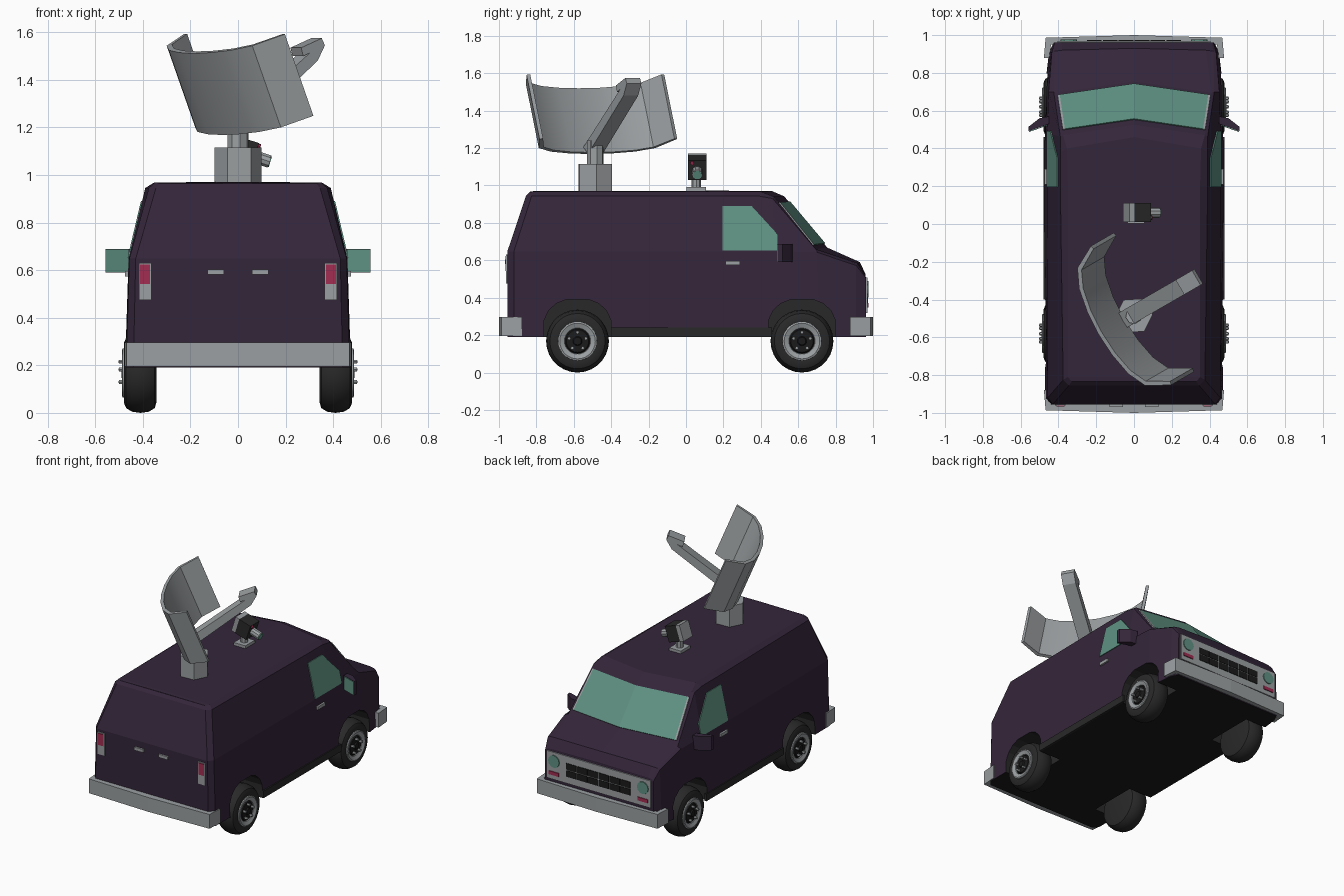
import bpy, bmesh, math
from mathutils import Vector, Matrix

if "Cube" in bpy.data.objects:
    bpy.data.objects.remove(bpy.data.objects["Cube"])


def material(name, r, g, b):
    m = bpy.data.materials.new(name)
    m.diffuse_color = (r, g, b, 1)
    m.use_nodes = True
    m.node_tree.nodes["Principled BSDF"].inputs["Base Color"].default_value = m.diffuse_color
    return m


PURPLE = material("dark purple paint", .034, .019, .042)
SILVER = material("silver grey", .33, .35, .36)
GLASS = material("teal glass", .115, .285, .225)
RED = material("red lamp", .36, .026, .085)
DARK = material("dark grey trim", .022, .022, .022)
BLACK = material("black underside", .011, .011, .011)


def mesh_obj(name, verts, faces, mat, smooth=0):
    bm = bmesh.new()
    vs = [bm.verts.new(v) for v in verts]
    for f in faces:
        bm.faces.new([vs[i] for i in f])
    bmesh.ops.remove_doubles(bm, verts=bm.verts, dist=1e-5)
    bmesh.ops.recalc_face_normals(bm, faces=bm.faces)
    me = bpy.data.meshes.new(name)
    bm.to_mesh(me)
    bm.free()
    me.materials.append(mat)
    ob = bpy.data.objects.new(name, me)
    bpy.context.collection.objects.link(ob)
    if smooth:
        bpy.ops.object.select_all(action='DESELECT')
        ob.select_set(True)
        bpy.context.view_layer.objects.active = ob
        bpy.ops.object.shade_smooth_by_angle(angle=math.radians(smooth))
    return ob


def prism(name, pts, vec, mat, smooth=0):
    """Polygon of 3D points extruded along a vector."""
    n = len(pts)
    a = [Vector(p) for p in pts]
    verts = a + [p + Vector(vec) for p in a]
    faces = [list(range(n)), list(range(n, 2 * n))]
    faces += [[i, (i + 1) % n, n + (i + 1) % n, n + i] for i in range(n)]
    return mesh_obj(name, verts, faces, mat, smooth)


def box(name, c, s, mat):
    x, y, z = (c[i] - s[i] / 2 for i in range(3))
    pts = [(x, y, z), (x + s[0], y, z), (x + s[0], y + s[1], z), (x, y + s[1], z)]
    return prism(name, pts, (0, 0, s[2]), mat)


def lathe(name, profile, c, sx, mat, seg=28, smooth=35):
    """Spin (radius, x) points round the x axis."""
    verts, faces, n = [], [], len(profile)
    for k in range(seg):
        a = 2 * math.pi * k / seg
        verts += [(c[0] + sx * x, c[1] + r * math.cos(a), c[2] + r * math.sin(a)) for r, x in profile]
    for k in range(seg):
        for i in range(n - 1):
            a, b = k * n + i, (k + 1) % seg * n + i
            if profile[i][0] == 0:
                faces.append([a, a + 1, b + 1])
            elif profile[i + 1][0] == 0:
                faces.append([a, a + 1, b])
            else:
                faces.append([a, a + 1, b + 1, b])
    return mesh_obj(name, verts, faces, mat, smooth)


# Body shell: stations from tail to nose; each runs sill, waist, shoulder, roof edge, centre
stations = [
    [(.44, -.955, .19), (.43, -.955, .648), (.345, -.855, .945), (.33, -.835, .965), (0, -.835, .967)],
    [(.47, -.92, .19), (.457, -.92, .648), (.375, -.825, .945), (.35, -.81, .968), (0, -.81, .97)],
    [(.475, .2, .19), (.46, .2, .648), (.39, .2, .945), (.35, .2, .968), (0, .2, .972)],
    [(.475, .38, .19), (.46, .38, .648), (.39, .38, .945), (.355, .4, .967), (0, .46, .97)],
    [(.475, .48, .19), (.46, .48, .648), (.39, .463, .93), (.375, .47, .94), (0, .525, .942)],
    [(.472, .72, .19), (.452, .70, .643), (.425, .70, .652), (.41, .695, .66), (0, .755, .668)],
    [(.45, .91, .19), (.435, .91, .572), (.42, .915, .58), (.38, .92, .585), (0, .93, .59)],
    [(.425, .962, .19), (.42, .962, .505), (.41, .96, .515), (.38, .96, .52), (0, .96, .525)],
]
verts, faces = [], []
for s in stations:
    verts += s + [(-x, y, z) for x, y, z in reversed(s[:-1])]
R, N = 9, len(stations)
for k in range(N - 1):
    for i in range(R - 1):
        faces.append([k * R + i, k * R + i + 1, (k + 1) * R + i + 1, (k + 1) * R + i])
for b in (0, (N - 1) * R):
    faces += [[b + i, b + i + 1, b + 7 - i, b + 8 - i] for i in range(3)] + [[b + 3, b + 4, b + 5]]
faces.append([k * R for k in range(N)] + [k * R + 8 for k in reversed(range(N))])
body = mesh_obj("van_body", verts, faces, PURPLE)
body.data.materials.append(DARK)
body.data.materials.append(BLACK)

# Wheel arches cut out of the body
AXLES = (-.58, .62)
half = [(.178, .1), (.178, .28), (.155, .33), (.115, .368), (.06, .39)]
arch = half + [(-y, z) for y, z in reversed(half)]
for ya in AXLES:
    for sx in (1, -1):
        cutter = prism("arch_cutter", [(sx * .3, ya + y, z) for y, z in arch], (sx * .3, 0, 0), DARK)
        cutter.hide_render = True
        bpy.context.view_layer.objects.active = body
        mod = body.modifiers.new("arch", 'BOOLEAN')
        mod.operation, mod.solver, mod.object = 'DIFFERENCE', 'EXACT', cutter
        bpy.ops.object.modifier_apply(modifier=mod.name)
        bpy.data.objects.remove(cutter)
for p in body.data.polygons:
    c, n = p.center, p.normal
    near = min(abs(c.y - ya) for ya in AXLES) < .19
    p.material_index = 0
    if n.z < -.9 and c.z < .2:
        p.material_index = 2
    elif c.z < .42 and near and not (abs(n.x) > .7 and abs(c.x) > .4):
        p.material_index = 1

# Windscreen halves and side trims, laid on the body's sloping screen panels
for sx in (1, -1):
    q = [Vector((sx * p[0], p[1], p[2])) for p in (stations[4][4], stations[4][3], stations[5][3], stations[5][4])]

    def on_screen(u, v):
        return q[0].lerp(q[1], u).lerp(q[3].lerp(q[2], u), v)
    for name, u0, u1, mat in (("windscreen", 0, .965, GLASS), ("windscreen_trim", .965, .995, SILVER)):
        prism(name, [on_screen(u0, .12), on_screen(u1, .12), on_screen(u1, .93), on_screen(u0, .93)],
              (0, .005, .005), mat)

# Wheels
for ya in AXLES:
    for sx in (1, -1):
        c = (0, ya, .168)
        lathe("tyre", [(0, .345), (.12, .342), (.148, .35), (.163, .375), (.168, .41), (.163, .445),
                       (.148, .47), (.125, .48), (.1, .477), (0, .46)], c, sx, DARK)
        lathe("wheel_rim", [(.104, .47), (.103, .485), (.095, .488), (.07, .478), (.066, .465)], c, sx, SILVER)
        lathe("wheel_hub", [(.068, .468), (.06, .48), (.025, .482), (.02, .49), (0, .49)], c, sx, BLACK)
        for k in range(5):
            a = math.radians(90 + 72 * k)
            lathe("wheel_nut", [(0, .47), (.009, .47), (.009, .5), (0, .503)],
                  (0, ya + .047 * math.cos(a), .168 + .047 * math.sin(a)), sx, SILVER, 6)

# Side details: sill, door window, handle, mirror
side_x = lambda z: .46 - (z - .648) * .236
window = [(.195, .652), (.195, .89), (.35, .89), (.492, .735), (.492, .652)]
for sx in (1, -1):
    box("sill", (sx * .473, .03, .215), (.014, .86, .05), DARK)
    prism("door_window", [(sx * (side_x(z) - .002), y, z) for y, z in window], (sx * .007, 0, .001), GLASS)
    box("door_handle", (sx * .465, .25, .585), (.02, .08, .022), SILVER)
    prism("side_mirror", [(sx * x, y, .59) for x, y in ((.45, .57), (.5, .56), (.558, .515), (.558, .492), (.45, .53))],
          (0, 0, .098), PURPLE)
    prism("mirror_glass", [(sx * x, y, z) for x, y, z in
                           ((.46, .526, .592), (.556, .492, .592), (.556, .492, .686), (.46, .526, .686))],
          (0, -.005, 0), GLASS)
    # Tail lamps and rear handles
    box("tail_lamp_housing", (sx * .39, -.956, .553), (.054, .012, .155), SILVER)
    box("tail_lamp", (sx * .39, -.961, .583), (.042, .01, .082), RED)
    box("rear_handle", (sx * .094, -.96, .592), (.07, .016, .022), SILVER)
    # Headlamps and markers
    lamp = [(sx * .345 + .043 * math.cos(k * math.pi / 6), .968, .445 + .043 * math.sin(k * math.pi / 6))
            for k in range(12)]
    prism("headlamp", lamp, (0, .008, 0), GLASS)
    box("marker_lamp", (sx * .345, .971, .36), (.08, .01, .024), RED)
    # Bumpers
    out = [(.477, .878), (.468, .986), (0, 1), (-.468, .986), (-.477, .878), (-.445, .878), (-.44, .95), (.44, .95), (.445, .878)]
    prism("bumper", [(x, sx * y, .196) for x, y in out], (0, 0, .1), SILVER)

# Grille panel with two rows of slots
box("grille_panel", (0, .964, .412), (.81, .012, .19), SILVER)
for z in (.387, .437):
    for k in range(6):
        box("grille_slot", (-.21 + .084 * k, .971, z), (.078, .006, .044), BLACK)

# Roof dish: pedestal, neck, curved reflector, feed arm
ring = lambda r, cx, cy, z, n, off: [(cx + r * math.cos(off + 2 * math.pi * k / n),
                                      cy + r * math.sin(off + 2 * math.pi * k / n), z) for k in range(n)]
prism("dish_pedestal", ring(.1, 0, -.485, .96, 6, .06), (0, 0, .155), SILVER)
prism("dish_neck", ring(.045, 0, -.485, 1.11, 8, .2), (0, 0, .13), SILVER)
az, tilt = math.radians(30), math.radians(22)
d = Vector((math.cos(az), math.sin(az), 0))
t = Vector((-math.sin(az), math.cos(az), 0))
up = Vector((0, 0, 1))
aim = d * math.cos(tilt) + up * math.sin(tilt)
lean = up * math.cos(tilt) - d * math.sin(tilt)
C = Vector((-.06, -.51, 1.172))
front = [(0, .012), (.13, .02), (.25, .045), (.34, .09), (.405, .21)]
back = [(.425, .205), (.36, .075), (.26, .024), (.13, -.002), (0, -.01)]
mirror = lambda pts: [(-s, q) for s, q in reversed(pts)]
outline = mirror(front[1:]) + front + back + mirror(back[:-1])
prism("dish_reflector", [C + t * s + aim * q for s, q in outline], lean * .37, SILVER, 28)
arm = [(0, 1.205), (.05, 1.168), (.43, 1.48), (.465, 1.545), (.45, 1.575), (.35, 1.535), (.36, 1.5), (.395, 1.515)]
prism("feed_arm", [Vector((C.x, C.y, z)) + d * s - t * .045 for s, z in arm], t * .09, SILVER)

# Roof camera, tilted down towards +x
box("camera_base", (.01, .055, .978), (.09, .105, .026), SILVER)
prism("camera_stalk", ring(.025, .01, .055, .985, 8, 0), (0, 0, .075), SILVER)
parts = [
    box("camera_housing", (.015, 0, 0), (.09, .1, .11), DARK),
    box("camera_back", (-.045, 0, 0), (.03, .1, .11), SILVER),
    lathe("camera_barrel", [(0, .05), (.028, .05), (.028, .125), (0, .125)], (0, 0, -.005), 1, SILVER, 10),
    lathe("camera_lens", [(0, .12), (.024, .12), (.024, .129), (0, .129)], (0, 0, -.005), 1, GLASS, 10),
    lathe("camera_light", [(0, .05), (.011, .05), (.011, .07), (0, .07)], (0, -.027, .042), 1, RED, 8),
]
for ob in parts:
    ob.matrix_world = Matrix.Translation((.015, .06, 1.1)) @ Matrix.Rotation(math.radians(18), 4, 'Y')
